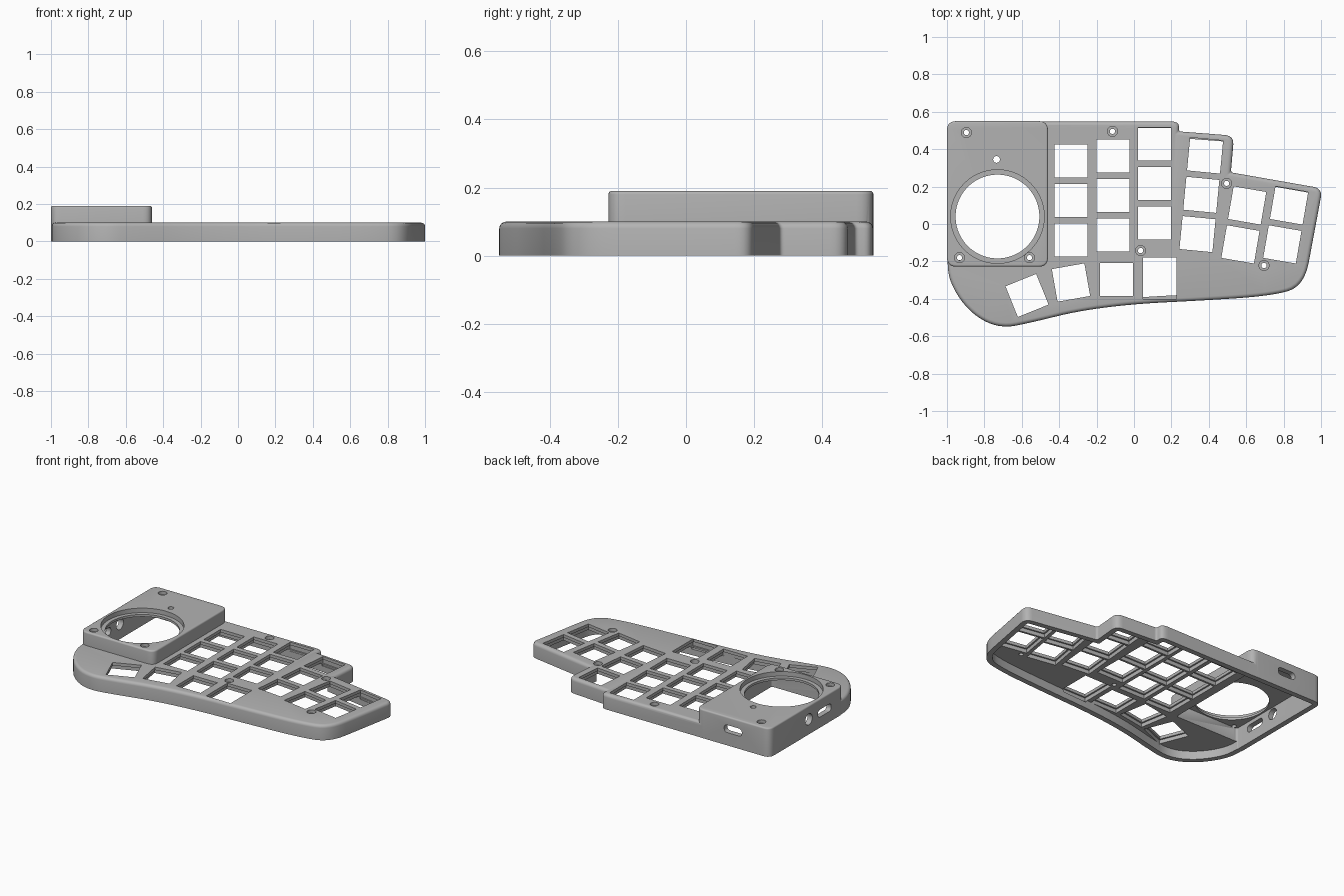
import bpy, bmesh
from math import radians, sin, cos, pi
from mathutils import Matrix, Vector

if "Cube" in bpy.data.objects:
    bpy.data.objects.remove(bpy.data.objects["Cube"])

WALL, BASE_TOP, BOX_TOP = 0.035, 0.10, 0.19
PLATE_UNDER, BOX_UNDER = 0.055, 0.145

grey = bpy.data.materials.new("plain grey")
grey.use_nodes = True
GREY = (0.45, 0.45, 0.45, 1)
grey.diffuse_color = GREY
grey.node_tree.nodes["Principled BSDF"].inputs["Base Color"].default_value = GREY


def inset(ctrl, e):
    """Move a clockwise control polygon inward by e, shrinking its corner radii."""
    out = []
    for i, (x, y, r) in enumerate(ctrl):
        p = Vector((x, y))
        a = (p - Vector(ctrl[i - 1][:2])).normalized()
        b = (Vector(ctrl[(i + 1) % len(ctrl)][:2]) - p).normalized()
        na, nb = Vector((a.y, -a.x)), Vector((b.y, -b.x))
        q = p + (na + nb) * (e / (1 + na.dot(nb)))
        out.append((q.x, q.y, max(r - e, 0.006)))
    return out


def rounded(ctrl, steps=6):
    """Round every corner of the control polygon with a short curve."""
    pts = []
    for i, (x, y, r) in enumerate(ctrl):
        p = Vector((x, y))
        u = Vector(ctrl[i - 1][:2]) - p
        v = Vector(ctrl[(i + 1) % len(ctrl)][:2]) - p
        s = p + u.normalized() * min(r, u.length / 2)
        t = p + v.normalized() * min(r, v.length / 2)
        for k in range(steps + 1):
            f = k / steps
            pts.append(s * (1 - f) ** 2 + p * 2 * f * (1 - f) + t * f * f)
    return pts


def loft(bm, ctrl, levels, matrix=Matrix()):
    """Closed solid through (inset, height) levels of one outline."""
    loops = [[bm.verts.new(matrix @ Vector((p.x, p.y, z))) for p in rounded(inset(ctrl, e))]
             for e, z in levels]
    n = len(loops[0])
    for lo, hi in zip(loops, loops[1:]):
        for i in range(n):
            j = (i + 1) % n
            bm.faces.new((lo[i], lo[j], hi[j], hi[i]))
    bm.faces.new(loops[0])
    bm.faces.new(loops[-1])


def filleted(top, r):
    """Levels of a body with a rounded top edge."""
    steps = [k / 4 * pi / 2 for k in range(5)]
    return [(0, 0)] + [(r * (1 - cos(a)), top - r + r * sin(a)) for a in steps]


def block(bm, x, y, w, h, angle, z0, z1):
    m = (Matrix.Translation((x, y, (z0 + z1) / 2)) @ Matrix.Rotation(radians(angle), 4, 'Z')
         @ Matrix.Diagonal((w, h, z1 - z0, 1)))
    bmesh.ops.create_cube(bm, size=1, matrix=m)


def cylinder(bm, x, y, r, z0, z1, seg=24):
    bmesh.ops.create_cone(bm, cap_ends=True, segments=seg, radius1=r, radius2=r, depth=z1 - z0,
                          matrix=Matrix.Translation((x, y, (z0 + z1) / 2)))


def finish(bm, name):
    bmesh.ops.remove_doubles(bm, verts=bm.verts[:], dist=0.00005)
    bmesh.ops.recalc_face_normals(bm, faces=bm.faces[:])
    mesh = bpy.data.meshes.new(name)
    bm.to_mesh(mesh)
    bm.free()
    mesh.materials.append(grey)
    ob = bpy.data.objects.new(name, mesh)
    bpy.context.collection.objects.link(ob)
    return ob


def combine(target, bm, operation='DIFFERENCE'):
    tool = finish(bm, "cutter")
    tool.hide_render = True
    mod = target.modifiers.new("cut", 'BOOLEAN')
    mod.operation, mod.solver, mod.object = operation, 'EXACT', tool
    bpy.context.view_layer.objects.active = target
    bpy.ops.object.modifier_apply(modifier=mod.name)
    bpy.data.objects.remove(tool)


# Outlines: x, y, corner radius, clockwise
base_outline = [
    (-0.999, 0.549, 0.05), (0.24, 0.549, 0.05), (0.24, 0.495, 0.015), (0.535, 0.472, 0.05),
    (0.518, 0.276, 0.015), (1.008, 0.19, 0.05), (0.91, -0.335, 0.13), (0.73, -0.385, 1),
    (0.35, -0.41, 1), (0, -0.427, 1), (-0.3, -0.465, 1), (-0.54, -0.525, 1), (-0.72, -0.561, 1),
    (-0.88, -0.475, 1), (-0.99, -0.31, 1), (-0.999, -0.17, 0.08)]
box_outline = [(-1, 0.55, 0.05), (-0.46, 0.55, 0.05), (-0.46, -0.228, 0.05), (-1, -0.228, 0.05)]

# Shell: low body with the raised box on its right end
bm = bmesh.new()
loft(bm, base_outline, filleted(BASE_TOP, 0.02))
case = finish(bm, "keyboard_case")
bm = bmesh.new()
loft(bm, box_outline, filleted(BOX_TOP, 0.01))
combine(case, bm, 'UNION')

# Hollow inside, open below
for outline, height in ((base_outline, PLATE_UNDER), (box_outline, BOX_UNDER)):
    bm = bmesh.new()
    loft(bm, outline, [(WALL, -0.1), (WALL, height)])
    combine(case, bm)

# Key openings: x, y, angle, width, height
KEY = 0.177
keys = []
for x, y, angle, count in ((-0.337, 0.337, 0, 3), (-0.112, 0.363, 0, 3), (0.11, 0.428, 0, 3),
                           (0.38, 0.366, -5.5, 3), (0.605, 0.099, -9.8, 2), (0.829, 0.099, -9.8, 2)):
    for row in range(count):
        a = radians(angle)
        keys.append((x + 0.211 * row * sin(a), y - 0.211 * row * cos(a), angle, KEY, KEY))
keys += [(-0.572, -0.382, 22, KEY, KEY), (-0.337, -0.313, 10, KEY, KEY),
         (-0.094, -0.297, 0, KEY, KEY), (0.137, -0.29, 0, 0.18, 0.222)]
for grow, z0, z1 in ((0.02, 0.05, 0.08), (0, 0.04, 0.3)):
    bm = bmesh.new()
    for x, y, angle, w, h in keys:
        block(bm, x, y, w + grow, h + grow, angle, z0, z1)
    combine(case, bm)

# Screw holes with recessed heads, and the stepped round opening
box_screws = [(-0.896, 0.489), (-0.933, -0.18), (-0.559, -0.18)]
base_screws = [(-0.115, 0.495), (0.035, -0.142), (0.495, 0.217), (0.695, -0.222)]
for head in (True, False):
    bm = bmesh.new()
    for spots, top in ((box_screws, BOX_TOP), (base_screws, BASE_TOP)):
        for x, y in spots:
            if head:
                cylinder(bm, x, y, 0.027, top - 0.022, 0.3)
            else:
                cylinder(bm, x, y, 0.014, top - 0.055, 0.3)
    cylinder(bm, -0.73, 0.04, 0.25 if head else 0.224, BOX_TOP - 0.03 if head else 0.12, 0.3, 96)
    if not head:
        cylinder(bm, -0.735, 0.345, 0.018, 0.12, 0.3)
    combine(case, bm)


# Side ports: rounded slots and a round socket
def port(bm, w, h, matrix):
    r = h / 2
    slot = [(-w / 2, r, r), (w / 2, r, r), (w / 2, -r, r), (-w / 2, -r, r)]
    loft(bm, slot, [(0, -0.06), (0, 0.06)], matrix)


bm = bmesh.new()
port(bm, 0.13, 0.05, Matrix.Translation((-0.73, 0.55, 0.11)) @ Matrix.Rotation(pi / 2, 4, 'X'))
sideways = Matrix.Rotation(pi / 2, 4, 'Z') @ Matrix.Rotation(pi / 2, 4, 'X')
port(bm, 0.14, 0.05, Matrix.Translation((-1, -0.025, 0.095)) @ sideways)
bmesh.ops.create_cone(bm, cap_ends=True, segments=24, radius1=0.037, radius2=0.037, depth=0.12,
                      matrix=Matrix.Translation((-1, 0.14, 0.1)) @ sideways)
combine(case, bm)

# Smooth fillets, crisp edges
bpy.ops.object.select_all(action='DESELECT')
case.select_set(True)
bpy.context.view_layer.objects.active = case
bpy.ops.object.shade_smooth_by_angle(angle=radians(30))
